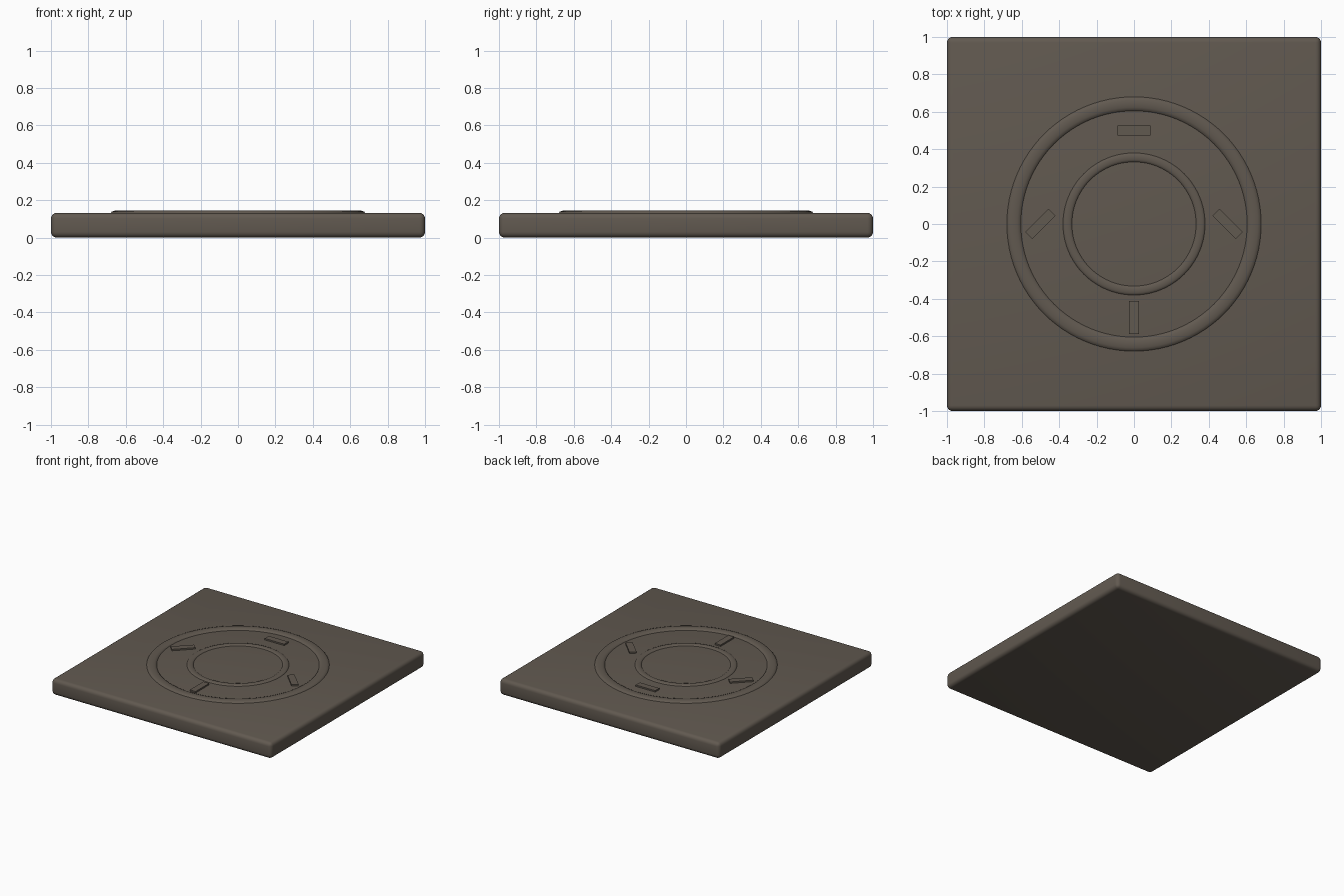
import bpy
import bmesh
import math
from mathutils import Matrix, Vector

cube = bpy.data.objects.get("Cube")
if cube:
    bpy.data.objects.remove(cube, do_unlink=True)

SLAB_TOP = 0.132

# Single stone colour
stone = bpy.data.materials.new("dark_stone")
stone.use_nodes = True
colour = (0.12, 0.10, 0.08, 1)
stone.diffuse_color = colour
shader = next(n for n in stone.node_tree.nodes if n.type == "BSDF_PRINCIPLED")
shader.inputs["Base Color"].default_value = colour
shader.inputs["Roughness"].default_value = 0.9


def finish(name, bm, angle=40):
    bmesh.ops.recalc_face_normals(bm, faces=bm.faces)
    mesh = bpy.data.meshes.new(name)
    bm.to_mesh(mesh)
    bm.free()
    mesh.materials.append(stone)
    obj = bpy.data.objects.new(name, mesh)
    bpy.context.collection.objects.link(obj)
    bpy.ops.object.select_all(action="DESELECT")
    obj.select_set(True)
    bpy.context.view_layer.objects.active = obj
    bpy.ops.object.shade_smooth_by_angle(angle=math.radians(angle))
    return obj


def box(name, centre, size, turn=0, bevel=0):
    bm = bmesh.new()
    bmesh.ops.create_cube(bm, size=1)
    bmesh.ops.scale(bm, vec=size, verts=bm.verts)
    if bevel:
        bmesh.ops.bevel(bm, geom=bm.edges[:], offset=bevel, segments=4,
                        profile=0.5, affect="EDGES")
    place = Matrix.Translation(centre) @ Matrix.Rotation(math.radians(turn), 4, "Z")
    bmesh.ops.transform(bm, matrix=place, verts=bm.verts)
    return finish(name, bm)


def ring(name, inner, outer, height, steps=96, arc=12):
    # Flattened round moulding, half sunk into the slab
    mid, half = (inner + outer) / 2, (outer - inner) / 2
    bm = bmesh.new()
    loops = []
    for i in range(steps):
        a = 2 * math.pi * i / steps
        loop = []
        for j in range(arc):
            t = 2 * math.pi * j / arc
            r = mid + half * math.cos(t)
            z = SLAB_TOP + height * math.sin(t)
            loop.append(bm.verts.new((r * math.cos(a), r * math.sin(a), z)))
        loops.append(loop)
    for i in range(steps):
        p, q = loops[i], loops[(i + 1) % steps]
        for j in range(arc):
            k = (j + 1) % arc
            bm.faces.new((p[j], q[j], q[k], p[k]))
    return finish(name, bm, 60)


# Square slab with rounded edges
box("slab", Vector((0, 0, SLAB_TOP / 2)), (2, 2, SLAB_TOP), bevel=0.03)

# Two concentric raised rings
ring("outer_ring", 0.605, 0.68, 0.013)
ring("inner_ring", 0.332, 0.38, 0.009)

# Four raised bars between the rings
bars = {"back_bar": (0, 0.5, 0), "front_bar": (0, -0.5, 90),
        "left_bar": (0.5, 0, -45), "right_bar": (-0.5, 0, 45)}
for name, (x, y, turn) in bars.items():
    box(name, Vector((x, y, SLAB_TOP)), (0.177, 0.053, 0.024), turn)
